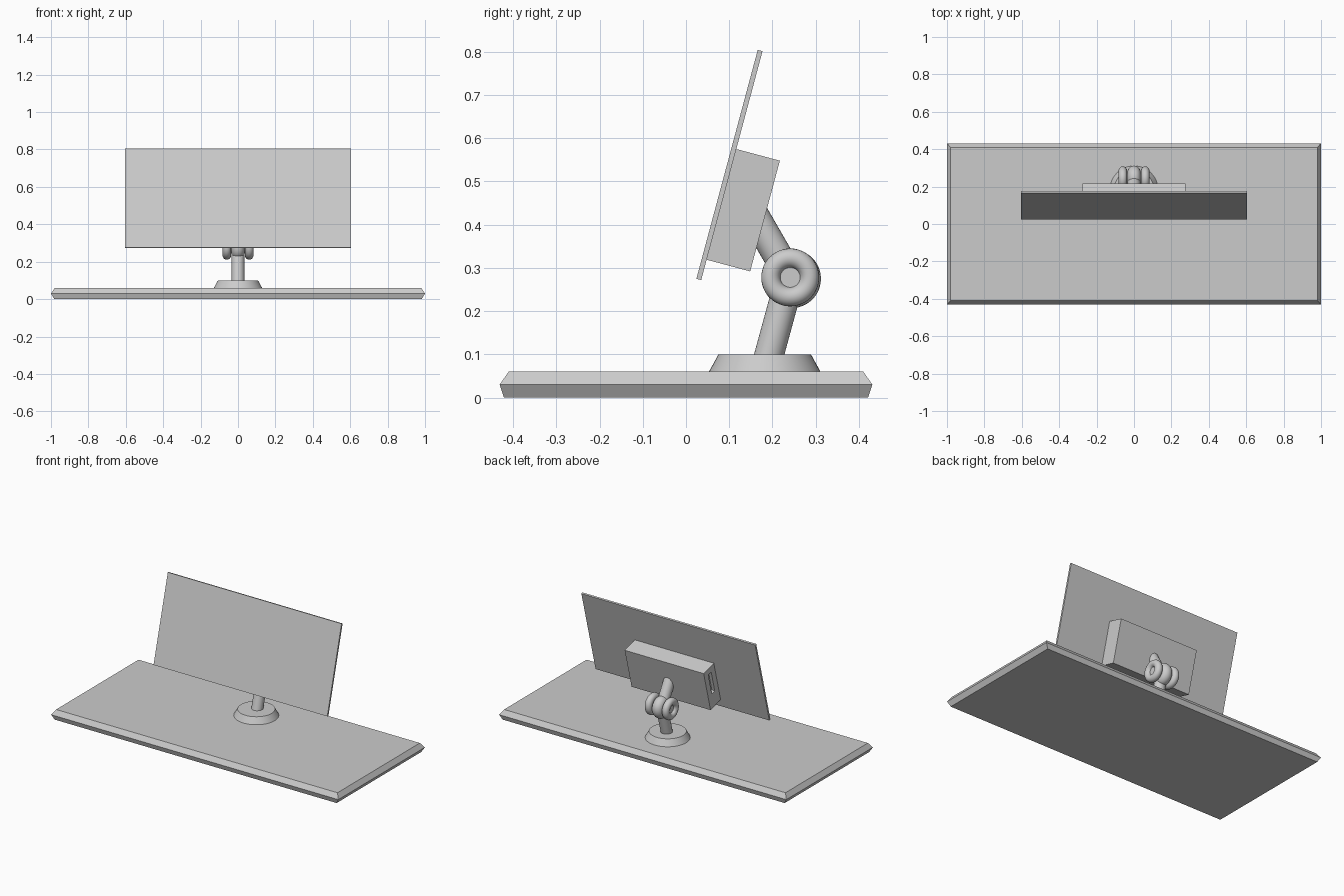
import bpy, bmesh, math
from mathutils import Vector

if "Cube" in bpy.data.objects:
    bpy.data.objects.remove(bpy.data.objects["Cube"])

TILT = math.radians(-15)
PIVOT = Vector((0, 0.241, 0.278))


def smooth(ob, name):
    ob.name = name
    bpy.ops.object.shade_smooth_by_angle(angle=math.radians(35))
    return ob


def box(name, center, size, tilt=0.0):
    bpy.ops.mesh.primitive_cube_add(size=1, location=center, rotation=(tilt, 0, 0))
    ob = bpy.context.object
    ob.name = name
    ob.scale = size
    bpy.ops.object.transform_apply(location=False, rotation=False, scale=True)
    return ob


def rod(name, a, b, radius):
    a, b = Vector(a), Vector(b)
    d = b - a
    bpy.ops.mesh.primitive_cylinder_add(vertices=32, radius=radius, depth=d.length,
                                        location=(a + b) / 2,
                                        rotation=d.to_track_quat('Z', 'Y').to_euler())
    return smooth(bpy.context.object, name)


def ring(name, center, major, minor):
    bpy.ops.mesh.primitive_torus_add(location=center, rotation=(0, math.pi / 2, 0),
                                     major_radius=major, minor_radius=minor,
                                     major_segments=48, minor_segments=20)
    return smooth(bpy.context.object, name)


# base plate: three stacked rectangles (half x, half y, z)
bm = bmesh.new()
loops = [[bm.verts.new((sx * hx, sy * hy, z))
          for sx, sy in ((-1, -1), (1, -1), (1, 1), (-1, 1))]
         for hx, hy, z in ((0.982, 0.421, 0), (1.0, 0.431, 0.03), (0.98, 0.41, 0.06))]
for lo, hi in zip(loops, loops[1:]):
    for i in range(4):
        j = (i + 1) % 4
        bm.faces.new((lo[i], lo[j], hi[j], hi[i]))
bm.faces.new(loops[0][::-1])
bm.faces.new(loops[-1])
mesh = bpy.data.meshes.new("base_plate")
bm.to_mesh(mesh)
bm.free()
bpy.context.collection.objects.link(bpy.data.objects.new("base_plate", mesh))

# round foot
bpy.ops.mesh.primitive_cone_add(vertices=48, radius1=0.13, radius2=0.107, depth=0.042,
                                location=(0, 0.182, 0.079))
smooth(bpy.context.object, "foot")

# two arms meeting at the hinge
rod("lower_arm", (0, 0.187, 0.08), PIVOT, 0.034)
rod("upper_arm", PIVOT, PIVOT + 0.17 * Vector((0, -0.5, 0.866)), 0.034)

# hinge: middle knuckle, axle and two outer rings
ring("hinge_knuckle", PIVOT + Vector((0, 0.003, -0.003)), 0.033, 0.035)
rod("hinge_axle", PIVOT - Vector((0.066, 0, 0)), PIVOT + Vector((0.066, 0, 0)), 0.034)
for side in (-1, 1):
    ring("hinge_ring", PIVOT + Vector((side * 0.06, 0, 0)), 0.0445, 0.0225)

# screen panel
box("screen", (0, 0.1005, 0.538), (1.21, 0.0115, 0.548), TILT)

# rear housing with a side slot
housing = box("rear_housing", (0, 0.132, 0.4335), (0.55, 0.105, 0.265), TILT)
slot = box("slot_cutter", (-0.275, 0.139, 0.459), (0.04, 0.03, 0.135), TILT)
slot.hide_render = True
cut = housing.modifiers.new("slot", 'BOOLEAN')
cut.operation = 'DIFFERENCE'
cut.object = slot
bpy.context.view_layer.objects.active = housing
bpy.ops.object.modifier_apply(modifier="slot")
bpy.data.objects.remove(slot)
